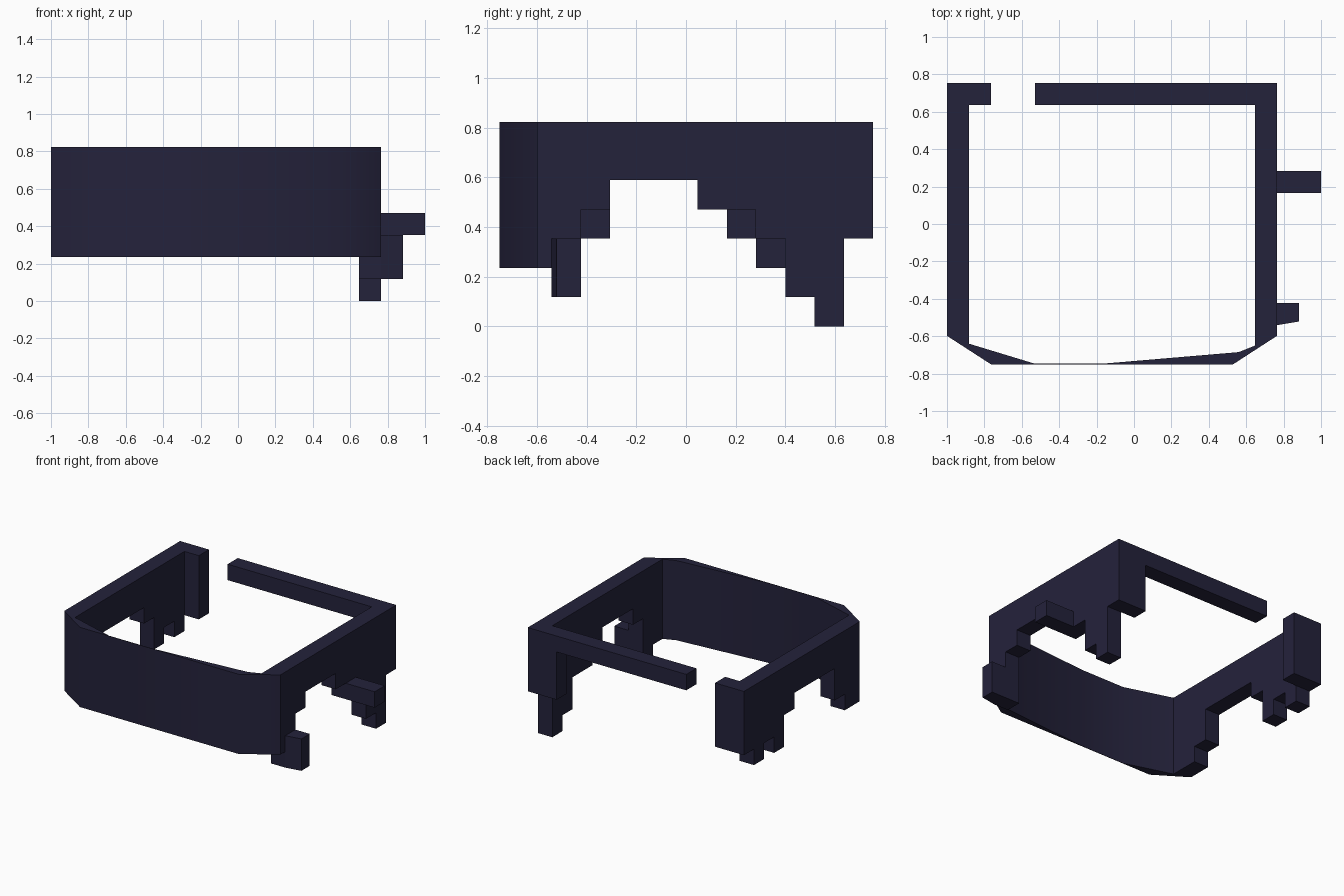
import bpy, bmesh, math

if "Cube" in bpy.data.objects:
    bpy.data.objects.remove(bpy.data.objects["Cube"])

navy = bpy.data.materials.new("dark navy")
navy.diffuse_color = (0.0176, 0.0160, 0.0437, 1.0)
navy.use_nodes = True
navy.node_tree.nodes["Principled BSDF"].inputs["Base Color"].default_value = navy.diffuse_color

U = 2 / 17            # grid cell
TOP = 7 * U           # upper rim height
LEFT, RIGHT = -1.0, 15 * U - 1
BACK = 0.753


def extrude(name, points, offset):
    """Close a polygon and extrude it by the offset."""
    bm = bmesh.new()
    face = bm.faces.new([bm.verts.new(p) for p in points])
    out = bmesh.ops.extrude_face_region(bm, geom=[face])
    verts = [g for g in out["geom"] if isinstance(g, bmesh.types.BMVert)]
    bmesh.ops.translate(bm, verts=verts, vec=offset)
    bmesh.ops.recalc_face_normals(bm, faces=bm.faces)
    mesh = bpy.data.meshes.new(name)
    bm.to_mesh(mesh)
    bm.free()
    mesh.materials.append(navy)
    obj = bpy.data.objects.new(name, mesh)
    bpy.context.collection.objects.link(obj)
    return obj


def prism(name, plan, z0, z1):
    return extrude(name, [(x, y, z0) for x, y in plan], (0, 0, z1 - z0))


def side_wall(name, x, steps):
    """Wall with a stepped lower edge; steps are (end y, bottom level), back to front."""
    points, y = [(x, BACK, TOP)], BACK
    for end, level in steps:
        points += [(x, y, level * U), (x, end, level * U)]
        y = end
    points.append((x, y, TOP))
    return extrude(name, points, (U, 0, 0))


def row(n):
    return BACK - n * U


# Stepped side walls with legs
FRONT = -0.598
side_wall("left_wall", LEFT, [
    (row(1), 3), (row(2), 2), (row(3), 3), (row(4), 2), (row(5), 4),
    (row(9), 5), (row(10), 3), (FRONT, 2)])
side_wall("right_wall", RIGHT - U, [
    (row(1), 3), (row(2), 0), (row(3), 1), (row(5), 3), (row(6), 4),
    (row(9), 5), (row(10), 4), (row(11), 3), (FRONT, 2)])


# Back posts and the rail between them
def back_bar(name, x0, x1, z0):
    prism(name, [(x0, row(1)), (x1, row(1)), (x1, BACK), (x0, BACK)], z0, TOP)


back_bar("back_left_post", LEFT + U, LEFT + 2 * U, 3 * U)
back_bar("back_right_post", RIGHT - 2 * U, RIGHT - U, 3 * U)
back_bar("back_rail", LEFT + 4 * U, RIGHT - 2 * U, 6 * U)

# Curved front panel, thin in the middle
bow = prism("front_panel", [
    (LEFT, FRONT), (-0.765, -0.75), (0.53, -0.75), (RIGHT, FRONT),
    (RIGHT - U, FRONT), (RIGHT - U, -0.65), (0.56, -0.685),
    (-0.17, -0.747), (-0.53, -0.747), (LEFT + U, -0.64), (LEFT + U, FRONT)],
    2 * U, TOP)
bpy.context.view_layer.objects.active = bow
bow.select_set(True)
bpy.ops.object.shade_smooth_by_angle(angle=math.radians(40))

# Block hanging at the front right and arm sticking out of the right side
prism("front_right_block", [
    (RIGHT - U, row(11)), (RIGHT, row(11)), (RIGHT + U, row(11) + 0.02),
    (RIGHT + U, row(10)), (RIGHT - U, row(10))], U, 3 * U)
prism("right_arm", [
    (RIGHT, row(5)), (1, row(5)), (1, row(4)), (RIGHT, row(4))], 3 * U, 4 * U)
